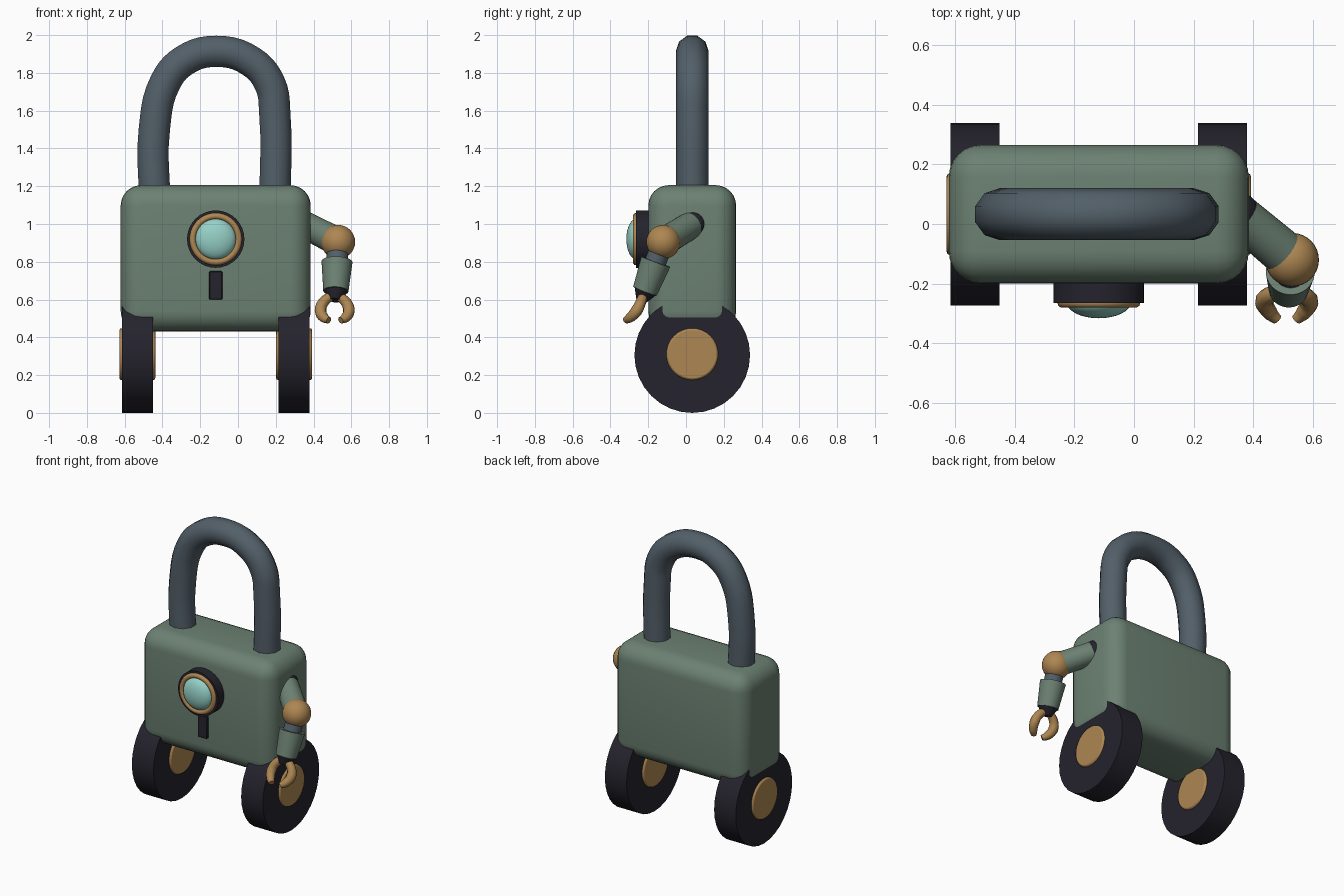
import bpy, bmesh, math
from mathutils import Vector, Matrix

if "Cube" in bpy.data.objects:
    bpy.data.objects.remove(bpy.data.objects["Cube"], do_unlink=True)


def material(name, rgb):
    m = bpy.data.materials.new(name)
    m.use_nodes = True
    m.diffuse_color = (*rgb, 1)
    m.node_tree.nodes["Principled BSDF"].inputs["Base Color"].default_value = (*rgb, 1)
    return m


GREEN = material("sage green", (0.15, 0.22, 0.17))
DARK = material("dark navy rubber", (0.018, 0.017, 0.026))
BRASS = material("brass", (0.42, 0.24, 0.085))
GLASS = material("pale aqua", (0.30, 0.63, 0.57))
STEEL = material("slate steel", (0.085, 0.115, 0.14))

CX, CY = -0.118, 0.033   # centre of the body


def finish(obj, name, mat, angle=40):
    obj.name = name
    obj.data.materials.clear()
    obj.data.materials.append(mat)
    bpy.ops.object.select_all(action="DESELECT")
    obj.select_set(True)
    bpy.context.view_layer.objects.active = obj
    bpy.ops.object.shade_smooth_by_angle(angle=math.radians(angle))
    return obj


def box(name, mat, centre, size, bevel, segments):
    bm = bmesh.new()
    bmesh.ops.create_cube(bm, size=1, matrix=Matrix.Diagonal((*size, 1)))
    bmesh.ops.bevel(bm, geom=bm.edges[:], offset=bevel, segments=segments,
                    profile=0.5, affect="EDGES")
    mesh = bpy.data.meshes.new(name)
    bm.to_mesh(mesh)
    bm.free()
    obj = bpy.data.objects.new(name, mesh)
    bpy.context.collection.objects.link(obj)
    obj.location = centre
    return finish(obj, name, mat)


def rod(name, mat, a, b, r1, r2=None, sides=32, bevel=0):
    """Cylinder or cone frustum from point a to point b."""
    a, b = Vector(a), Vector(b)
    bpy.ops.mesh.primitive_cone_add(vertices=sides, radius1=r1, radius2=r1 if r2 is None else r2,
                                    depth=(b - a).length, location=(a + b) / 2,
                                    rotation=(b - a).to_track_quat("Z", "Y").to_euler())
    obj = bpy.context.object
    if bevel:
        mod = obj.modifiers.new("rim", "BEVEL")
        mod.width, mod.segments = bevel, 2
    return finish(obj, name, mat)


def ball(name, mat, centre, radius, scale=(1, 1, 1)):
    bpy.ops.mesh.primitive_uv_sphere_add(segments=32, ring_count=16, radius=radius, location=centre)
    bpy.context.object.scale = scale
    return finish(bpy.context.object, name, mat, 60)


def tube(name, mat, points, radius, tapers, steps, resolution):
    """Smooth tube through the points, converted to a mesh."""
    curve = bpy.data.curves.new(name, "CURVE")
    curve.dimensions = "3D"
    curve.bevel_depth, curve.bevel_resolution = radius, resolution
    curve.use_fill_caps = True
    curve.resolution_u = steps
    spline = curve.splines.new("BEZIER")
    spline.bezier_points.add(len(points) - 1)
    for bp, co, taper in zip(spline.bezier_points, points, tapers):
        bp.co, bp.radius = co, taper
        bp.handle_left_type = bp.handle_right_type = "AUTO"
    obj = bpy.data.objects.new(name, curve)
    bpy.context.collection.objects.link(obj)
    bpy.ops.object.select_all(action="DESELECT")
    obj.select_set(True)
    bpy.context.view_layer.objects.active = obj
    bpy.ops.object.convert(target="MESH")
    return finish(bpy.context.object, name, mat, 50)


# Body and shackle
box("body", GREEN, (CX, CY, 0.818), (1.006, 0.465, 0.775), 0.108, 6)
arch = [(-0.44, 1.1), (-0.443, 1.5), (-0.385, 1.75), (-0.285, 1.865), (-0.115, 1.914),
        (0.07, 1.86), (0.17, 1.74), (0.195, 1.58), (0.195, 1.1)]
tube("shackle", STEEL, [(x, CY, z) for x, z in arch], 0.087, [1] * len(arch), 5, 3)

# Wheels with brass hubs showing on both faces
for side, x in (("right", -0.533), ("left", 0.297)):
    rod(side + "_wheel", DARK, (x - 0.082, CY, 0.306), (x + 0.082, CY, 0.306), 0.306)
    rod(side + "_hub", BRASS, (x - 0.095, CY, 0.311), (x + 0.095, CY, 0.311), 0.137, bevel=0.01)

# Eye and keyhole slot
rod("eye_housing", DARK, (CX, -0.15, 0.92), (CX, -0.265, 0.92), 0.152)
bpy.ops.mesh.primitive_torus_add(major_radius=0.122, minor_radius=0.017, major_segments=40,
                                 minor_segments=10, location=(CX, -0.264, 0.92),
                                 rotation=(math.pi / 2, 0, 0))
finish(bpy.context.object, "eye_ring", BRASS, 60)
ball("eye_lens", GLASS, (CX, -0.262, 0.92), 0.108, (1, 0.5, 1))
box("keyhole_slot", DARK, (CX, -0.195, 0.675), (0.07, 0.05, 0.15), 0.004, 1)

# Arm
shoulder, elbow = (0.345, 0.036, 1.0), (0.53, -0.12, 0.905)
ball("shoulder_joint", DARK, shoulder, 0.073)
rod("upper_arm", GREEN, (0.36, 0.023, 0.992), elbow, 0.072, 0.076)
ball("elbow_joint", BRASS, elbow, 0.09)
rod("forearm_core", STEEL, elbow, (0.52, -0.2, 0.7), 0.057)
rod("forearm_sleeve", GREEN, (0.524, -0.16, 0.80), (0.518, -0.217, 0.645), 0.082, 0.067)
rod("wrist", DARK, (0.518, -0.214, 0.65), (0.513, -0.236, 0.596), 0.064, 0.03)

# Pair of curved claws
claw = [(0.012, -0.225, 0.625), (0.06, -0.24, 0.585), (0.075, -0.262, 0.54),
        (0.058, -0.295, 0.505), (0.032, -0.32, 0.49)]
for side, sign in (("right", -1), ("left", 1)):
    tube(side + "_claw", BRASS, [(0.512 + sign * x, y, z) for x, y, z in claw],
         0.03, (0.8, 0.95, 1.05, 0.9, 0.6), 5, 3)
